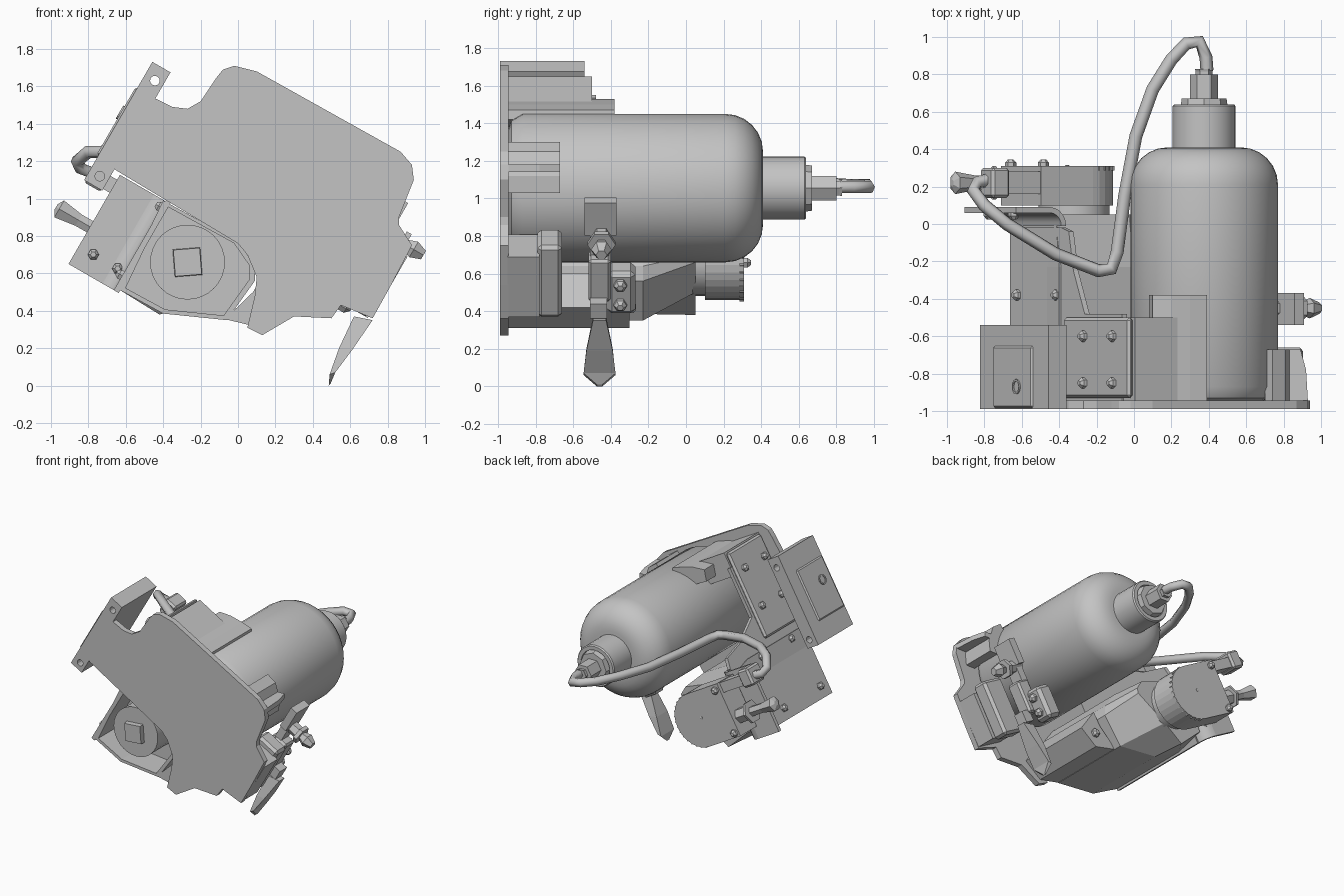
import bpy, bmesh, math
from mathutils import Vector

cube = bpy.data.objects.get("Cube")
if cube:
    bpy.data.objects.remove(cube, do_unlink=True)

grey = bpy.data.materials.new("plain_grey")
grey.use_nodes = True
grey.diffuse_color = (0.55, 0.55, 0.55, 1)
grey.node_tree.nodes["Principled BSDF"].inputs["Base Color"].default_value = (0.55, 0.55, 0.55, 1)

C, S = math.cos(math.pi / 6), 0.5


def tilt(u, v):
    """Tilted assembly frame to x, z."""
    return C * u + S * v, -S * u + C * v


def finish(name, bm, bevel=0, smooth=False):
    bmesh.ops.recalc_face_normals(bm, faces=bm.faces)
    mesh = bpy.data.meshes.new(name)
    bm.to_mesh(mesh)
    bm.free()
    ob = bpy.data.objects.new(name, mesh)
    bpy.context.collection.objects.link(ob)
    mesh.materials.append(grey)
    if bevel:
        mod = ob.modifiers.new("bevel", 'BEVEL')
        mod.width, mod.segments = bevel, 1
    if smooth:
        bpy.ops.object.select_all(action='DESELECT')
        ob.select_set(True)
        bpy.context.view_layer.objects.active = ob
        bpy.ops.object.shade_smooth_by_angle(angle=math.radians(35))
    return ob


def loft(name, rings, bevel=0, smooth=False):
    """Skin a list of equal-length vertex rings."""
    bm = bmesh.new()
    rows = [[bm.verts.new(p) for p in ring] for ring in rings]
    for a, b in zip(rows, rows[1:]):
        for i in range(len(a)):
            j = (i + 1) % len(a)
            bm.faces.new((a[i], a[j], b[j], b[i]))
    bm.faces.new(rows[0])
    bm.faces.new(rows[-1])
    return finish(name, bm, bevel, smooth)


def prism(name, pts, y0, y1, bevel=0):
    """Extrude an x-z outline along y."""
    return loft(name, [[(x, y, z) for x, z in pts] for y in (y0, y1)], bevel)


def box(name, u0, u1, v0, v1, y0, y1, bevel=0):
    """Box aligned with the tilted frame."""
    pts = [tilt(u0, v0), tilt(u1, v0), tilt(u1, v1), tilt(u0, v1)]
    return prism(name, pts, y0, y1, bevel)


def slab(name, pts, u0, u1):
    """Extrude a v-y outline along the tilted u axis."""
    rings = [[(tilt(u, v)[0], y, tilt(u, v)[1]) for v, y in pts] for u in (u0, u1)]
    return loft(name, rings)


def lathe(name, start, axis, profile, sides=32, smooth=False, turn=0):
    """Turn (distance, radius) pairs about an axis."""
    axis, start = Vector(axis).normalized(), Vector(start)
    side = axis.cross(Vector((0, 0, 1))).normalized()
    other = axis.cross(side)
    ang = [math.tau * (i + turn) / sides for i in range(sides)]
    rings = [[start + axis * d + (side * math.cos(a) + other * math.sin(a)) * r for a in ang]
             for d, r in profile]
    return loft(name, rings, 0, smooth)


def bolt(name, pos, axis, r=0.03, h=0.035):
    return lathe(name, pos, axis, [(-0.02, r), (h * 0.5, r), (h, r * 0.5)], 6)


# Front plate
plate = [(-.02, 1.71), (.1, 1.68), (.87, 1.25), (.93, 1.18), (.94, 1.1), (.86, .9), (.86, .86),
         (.93, .75), (.82, .54), (.72, .36), (.55, .43), (.5, .36), (.3, .37), (.13, .27),
         (.05, .31), (.09, .48), (.1, .58), (.05, .7), (0, .76), (-.4, 1), (-.65, 1.15),
         (-.74, 1.22), (-.54, 1.57), (-.43, 1.53), (-.35, 1.49), (-.27, 1.48), (-.2, 1.52),
         (-.12, 1.64), (-.08, 1.69)]
prism("front_plate", plate, -.99, -.945)

# Tank, neck and outlet fitting
AX, AZ = .375, 1.055
dome = [(.02 + .2 * math.sin(a), .195 + .2 * math.cos(a))
        for a in [math.pi / 2 * k / 6 for k in range(7)]]
tank_profile = [(-.95, .3), (-.93, .36), (-.87, .395)] + [(.19 + d, r) for d, r in dome]
lathe("tank", (AX, 0, AZ), (0, 1, 0), tank_profile, 40, True)
lathe("tank_neck", (AX, 0, AZ), (0, 1, 0),
      [(.38, .168), (.63, .168), (.64, .16), (.64, .13), (.6, .13)], 32, True)
lathe("neck_washer", (AX, 0, AZ), (0, 1, 0), [(.6, .13), (.67, .12)], 8)
lathe("outlet_nut", (AX, 0, AZ), (0, 1, 0),
      [(.66, .075), (.8, .075), (.8, .045), (.815, .045), (.83, .05)], 6)

# Flexible hose
path = [(.39, .82, 1.06), (.385, .89, 1.06), (.35, .975, 1.06), (.28, .965, 1.07), (.2, .88, 1.07),
        (.1, .72, 1.08), (.01, .47, 1.08), (-.05, .15, 1.09), (-.09, -.15, 1.1), (-.12, -.24, 1.11),
        (-.19, -.25, 1.12), (-.42, -.16, 1.19), (-.68, 0, 1.25), (-.8, .1, 1.25), (-.86, .18, 1.2),
        (-.84, .22, 1.16), (-.76, .24, 1.13)]
crv = bpy.data.curves.new("hose", 'CURVE')
crv.dimensions = '3D'
crv.bevel_depth, crv.bevel_resolution = .035, 1
crv.use_fill_caps = True
spline = crv.splines.new('POLY')
spline.points.add(len(path) - 1)
for pt, co in zip(spline.points, path):
    pt.co = (*co, 1)
hose = bpy.data.objects.new("hose", crv)
bpy.context.collection.objects.link(hose)
crv.materials.append(grey)

# Upper side block with shallow raised panel and through holes
block = box("side_block", -1.262, -1.15, .54, 1.27, -.99, -.54)
for i, v in enumerate((.6, 1.19)):
    x, z = tilt(-1.2, v)
    cutter = lathe("hole_cutter_%d" % i, (x, -1.2, z), (0, 1, 0), [(0, .026), (.9, .026)], 12)
    cutter.hide_render = True
    cutter.hide_set(True)
    mod = block.modifiers.new("hole", 'BOOLEAN')
    mod.object, mod.operation = cutter, 'DIFFERENCE'
box("block_panel", -1.272, -1.24, .69, 1.11, -.985, -.65, .012)
x, z = tilt(-1.275, .95)
lathe("panel_port", (x, -.87, z), (-C, 0, S), [(-.02, .04), (.005, .04), (.005, .03), (-.015, .03)], 12)

# Bent bracket sheet: side wall, rounded bend and pump flange
outline = [(.11, -.95), (.11, -.02), (.66, -.02), (.74, -.04), (.79, -.25), (.91, -.48), (1.31, -.48), (1.31, -.95)]
slab("bracket_wall", outline, -.83, -.8)
box("bracket_flange", -1.11, -.9, .11, .66, .06, .09)
quarter = [math.pi / 2 * k / 5 for k in range(6)]
bend = [(-.9 + .1 * math.cos(a), -.01 + .1 * math.sin(a)) for a in quarter]
bend += [(-.9 + .07 * math.cos(a), -.01 + .07 * math.sin(a)) for a in reversed(quarter)]
loft("bracket_bend", [[(tilt(u, v)[0], y, tilt(u, v)[1]) for u, y in bend] for v in (.11, .66)], 0, True)
box("mount_pad", -.855, -.82, .72, 1.42, -.93, -.5, .015)
box("top_flange", -.82, -.52, 1.24, 1.43, -.95, -.5)
prism("tank_saddle", [(.08, 1.44), (.1, 1.53), (.2, 1.525), (.3, 1.5), (.39, 1.47), (.39, 1.42), (.2, 1.38)],
      -.95, -.38)
for i, (v, y) in enumerate([(.95, -.6), (.95, -.85), (1.26, -.6), (1.26, -.85),
                            (.2, -.38), (.62, -.38), (.2, -.85), (.62, -.77)]):
    x, z = tilt(-.855 if v > .7 else -.83, v)
    bolt("bracket_bolt_%d" % i, (x, y, z), (-C, 0, S))
for i, u in enumerate((-1.02, -.87)):
    x, z = tilt(u, .22)
    bolt("flange_bolt_%d" % i, (x, .06, z), (0, -1, 0))

# Open motor housing with slanted rear
rim = [(-.4, .99), (-.63, .51), (-.4, .385), (-.06, .35), (.09, .56), (.09, .64), (0, .77)]
rear = [(-.42, .92), (-.6, .55), (-.42, .38), (-.26, .5), (0, .66), (.01, .7), (-.03, .77)]
mid = Vector((-.27, .66))


def ring(pts, y, k=1):
    return [(mid.x + (x - mid.x) * k, y, mid.y + (z - mid.y) * k) for x, z in pts]


loft("motor_housing", [ring(rim, -.72, .92), ring(rim, -.95, .92), ring(rim, -.95),
                       ring(rim, -.23), ring(rear, .05)])
lathe("motor", (-.27, -.94, .66), (0, 1, 0), [(0, .2), (.4, .2)], 32, True)
lathe("motor_shaft", (-.27, -.98, .66), (0, 1, 0), [(0, .1), (.1, .11)], 4, False, .45)
lathe("pump_coupling", (-.32, 0, .67), (0, 1, 0), [(0, .19), (.12, .19)], 24, True)

# Rounded pump body with ridged edge and bolts
arc = [math.radians(-90 + 180 * k / 16) for k in range(17)]
pu, pv, pr = -.62, .42, .215
pump = [tilt(pu + pr * math.cos(a), pv + pr * math.sin(a)) for a in arc]
pump += [tilt(pu - .32, pv + pr), tilt(pu - .32, pv - pr)]
prism("pump_body", pump, .1, .31)
for i, a in enumerate(arc[1:-1]):
    x, z = tilt(pu + pr * math.cos(a), pv + pr * math.sin(a))
    lathe("pump_ridge_%d" % i, (x, .285, z), (0, 1, 0), [(0, .007), (.025, .007)], 4)
for i, v in enumerate((.24, .59)):
    x, z = tilt(-.9, v)
    bolt("pump_bolt_%d" % i, (x, .31, z), (0, 1, 0))
x, z = tilt(-.66, .43)
bolt("pump_centre_pin", (x, .31, z), (0, 1, 0), .012, .006)

# Pump ports
box("inlet_block", -1.26, -1.15, .53, .67, .14, .3, .015)
box("inlet_stem", -1.16, -.9, .55, .63, .16, .28)
x, z = tilt(-1.0, .34)
lathe("outlet_port", (x, .22, z), (-C, 0, S),
      [(-.1, .06), (.05, .06), (.05, .09), (.07, .09), (.07, .04), (.18, .04), (.3, .06), (.32, .02)], 6)

# Curved tank clamp with gusset, and lower corner box
prism("tank_clamp", [(.76, 1.03), (.76, 1.12), (.7, 1.25), (.74, 1.3), (.81, 1.25), (.85, 1.12), (.84, 1.03)],
      -.95, -.67)
gusset = [(.82, -.67), (.89, -.67), (.92, -.78), (.93, -.95), (.82, -.95)]
loft("clamp_gusset", [[(x, y, z) for x, y in gusset] for z in (1.14, 1.18)])
box("corner_box", .2, .44, .68, 1.05, -.95, -.78)
box("corner_box_cover", .22, .42, .66, 1.1, -.79, -.66, .02)

# Valve, support post and lever
box("valve_post", .24, .3, 1.1, 1.3, -.54, -.37)
box("valve_stem", .24, .3, .9, 1.12, -.51, -.41)
box("valve_body", .24, .36, .72, .98, -.52, -.4, .015)
box("valve_side_block", .18, .32, .62, .88, -.42, -.27, .025)
for i, v in enumerate((.69, .81)):
    x, z = tilt(.32, v)
    bolt("valve_bolt_%d" % i, (x, -.35, z), (C, 0, -S), .035, .04)
x, z = tilt(.33, 1.1)
lathe("valve_barb", (x, -.45, z), (C, 0, -S),
      [(-.1, .05), (.04, .05), (.04, .075), (.07, .075), (.07, .035), (.12, .055), (.18, .03)], 6)
lever = [((.62, .37), (.72, .35), .035), ((.54, .2), (.61, .19), .07),
         ((.49, .06), (.52, .07), .085), ((.485, 0), (.495, .01), .015)]
loft("release_lever", [[(a[0], -.46 - w, a[1]), (b[0], -.46 - w, b[1]),
                        (b[0], -.46 + w, b[1]), (a[0], -.46 + w, a[1])] for a, b, w in lever])
box("lever_pivot", .34, .42, .66, .75, -.51, -.42)

# Lower support foot
prism("support_foot", [(-.07, .355), (.12, .31), (.26, .42), (.14, .6), (.08, .5)], -.95, -.3)
bolt("foot_bolt", (.13, -.3, .42), (0, 1, 0), .035)
